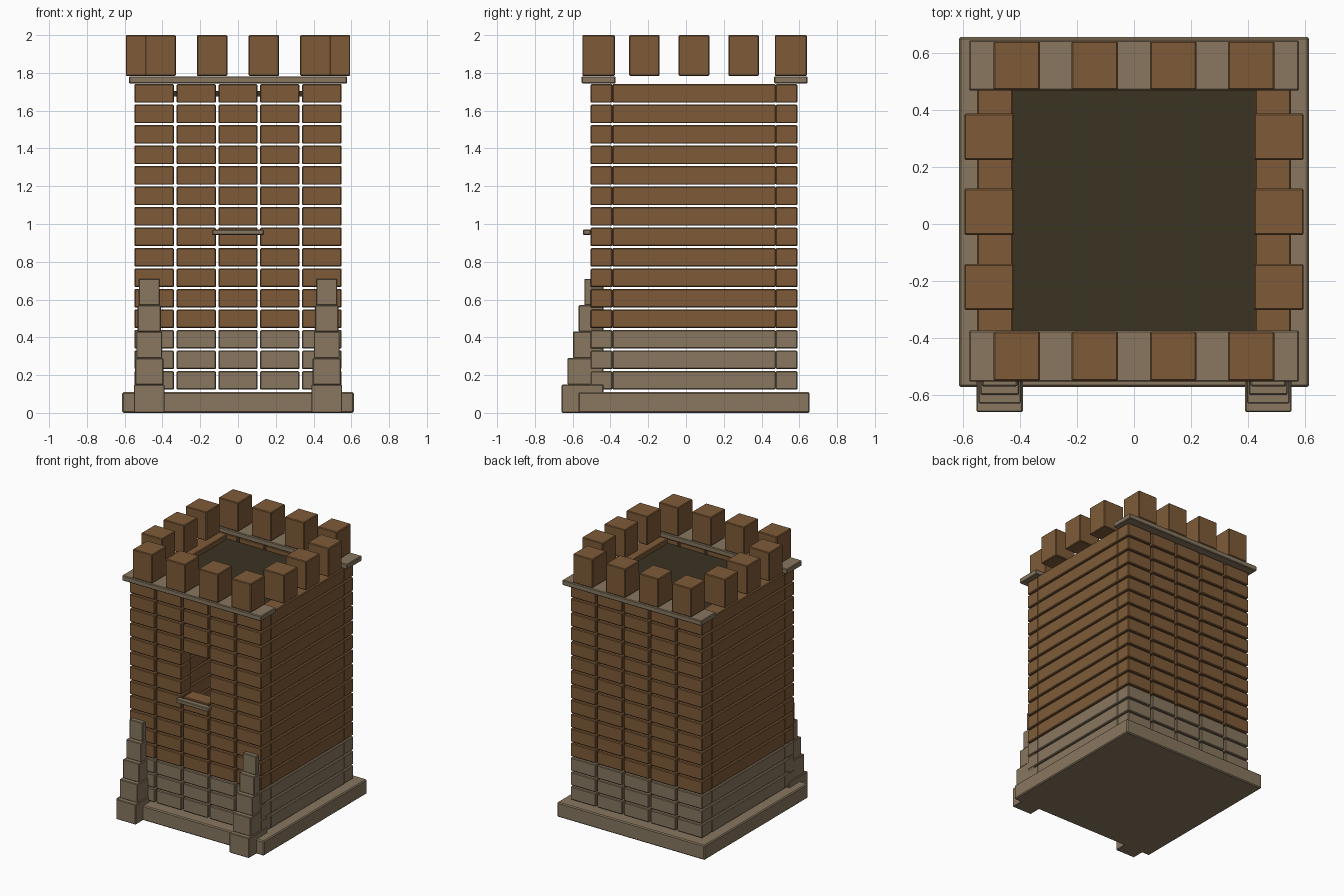
import bpy
import bmesh
from mathutils import Matrix, Vector

cube = bpy.data.objects.get("Cube")
if cube:
    bpy.data.objects.remove(cube, do_unlink=True)


def material(name, color):
    mat = bpy.data.materials.new(name)
    mat.use_nodes = True
    mat.diffuse_color = (*color, 1)
    mat.node_tree.nodes["Principled BSDF"].inputs["Base Color"].default_value = (*color, 1)
    return mat


BROWN = material("brown brick", (0.212, 0.105, 0.040))
STONE = material("grey stone", (0.246, 0.184, 0.115))
DARK = material("dark floor", (0.044, 0.033, 0.017))


def blocks(name, boxes, mats, bevel=0.005, rule=None):
    """One object made of boxes given as (x0, x1, y0, y1, z0, z1)."""
    bm = bmesh.new()
    for x0, x1, y0, y1, z0, z1 in boxes:
        centre = Vector((x0 + x1, y0 + y1, z0 + z1)) / 2
        size = Matrix.Diagonal((x1 - x0, y1 - y0, z1 - z0, 1))
        bmesh.ops.create_cube(bm, size=1, matrix=Matrix.Translation(centre) @ size)
    if rule:
        for face in bm.faces:
            face.material_index = rule(face.calc_center_median())
    mesh = bpy.data.meshes.new(name)
    bm.to_mesh(mesh)
    bm.free()
    for mat in mats:
        mesh.materials.append(mat)
    obj = bpy.data.objects.new(name, mesh)
    bpy.context.collection.objects.link(obj)
    if bevel:
        mod = obj.modifiers.new("worn edges", "BEVEL")
        mod.width = bevel
        mod.segments = 1
    return obj


# Shared layout
MID_Y = 0.0425
ROWS, ROW_START, ROW_PITCH, ROW_H = 15, 0.123, 0.1085, 0.098
COL_PITCH, COL_W = 0.2215, 0.208
FRONT, FRONT_IN = -0.505, -0.39
BACK_IN, BACK = 0.475, 0.59


def row_z(i):
    z = ROW_START + i * ROW_PITCH
    return z, z + ROW_H


def stone_below(p):
    return 1 if p.z < 0.443 else 0


# Foundation plate
blocks("foundation", [(-0.613, 0.613, -0.57, 0.655, 0, 0.11)], [STONE], 0.007)


# Brick walls, five bricks wide, with a window opening in the front
def brick_wall(name, y0, y1, window_rows=()):
    boxes = []
    for row in range(ROWS):
        for col in range(-2, 3):
            if col == 0 and row in window_rows:
                continue
            x = col * COL_PITCH
            boxes.append((x - COL_W / 2, x + COL_W / 2, y0, y1, *row_z(row)))
    blocks(name, boxes, [BROWN, STONE], rule=stone_below)


brick_wall("front_wall", FRONT, FRONT_IN, window_rows=(8, 9, 10))
brick_wall("back_wall", BACK_IN, BACK)

# Side walls of long single courses
for side, x0, x1 in (("left", 0.423, 0.549), ("right", -0.549, -0.423)):
    courses = [(x0, x1, FRONT_IN, BACK_IN, *row_z(i)) for i in range(ROWS)]
    blocks(side + "_wall", courses, [BROWN, STONE], rule=stone_below)

# Window sill
blocks("window_sill", [(-0.137, 0.137, -0.545, FRONT, 0.942, 0.97)], [STONE], 0.004)

# Roof floor inside the parapet
blocks("roof_floor", [(-0.425, 0.425, FRONT_IN, BACK_IN, 1.675, 1.705)], [DARK], 0)

# Cap slabs and merlons on the front and back
for name, y0, y1 in (("front", -0.552, -0.373), ("back", 0.467, 0.643)):
    blocks(name + "_cap", [(-0.578, 0.578, y0, y1, 1.743, 1.782)], [STONE])
    teeth = [(x - 0.081, x + 0.081, y0 + 0.003, y1 - 0.003, 1.784, 2.0)
             for x in (-0.41, -0.137, 0.137, 0.41)]
    blocks(name + "_merlons", teeth, [BROWN])

# Merlons on the sides
for name, x0, x1 in (("left", 0.42, 0.594), ("right", -0.594, -0.42)):
    teeth = [(x0, x1, y - 0.081, y + 0.081, 1.784, 2.0)
             for y in (MID_Y - 0.263, MID_Y, MID_Y + 0.263)]
    blocks(name + "_merlons", teeth, [BROWN])

# Stepped buttresses at the front corners
for name, x in (("left", 0.47), ("right", -0.47)):
    steps = []
    for i in range(5):
        half = 0.081 - 0.0065 * i
        z0 = 0.01 + 0.14 * i if i else 0
        steps.append((x - half, x + half, -0.658 + 0.03 * i, -0.437, z0, 0.15 + 0.14 * i))
    blocks(name + "_buttress", steps, [STONE], 0.004)
